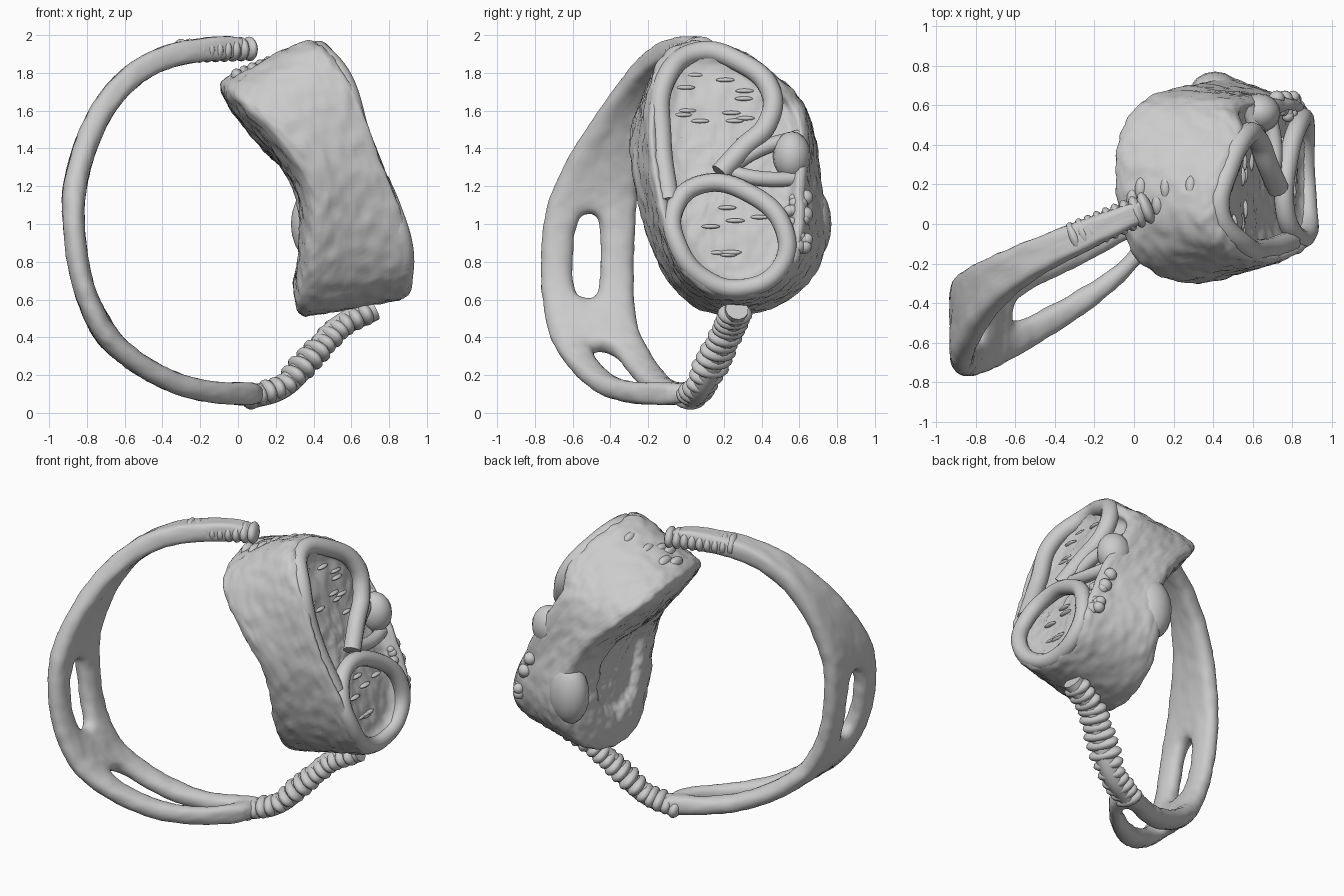
import bpy, bmesh, math, random
from mathutils import Vector

if "Cube" in bpy.data.objects:
    bpy.data.objects.remove(bpy.data.objects["Cube"])

random.seed(4)


def lerp_table(table, z):
    # piecewise-linear lookup, table sorted by z
    if z <= table[0][0]:
        return table[0][1]
    for (a, va), (b, vb) in zip(table, table[1:]):
        if z <= b:
            return va + (vb - va) * (z - a) / (b - a)
    return table[-1][1]


def finish(name, bm, levels=2, thickness=0, rough=0):
    bmesh.ops.recalc_face_normals(bm, faces=bm.faces)
    me = bpy.data.meshes.new(name)
    bm.to_mesh(me)
    bm.free()
    for p in me.polygons:
        p.use_smooth = True
    ob = bpy.data.objects.new(name, me)
    bpy.context.collection.objects.link(ob)
    if thickness:
        m = ob.modifiers.new("thickness", 'SOLIDIFY')
        m.thickness, m.offset = thickness, 0
    if levels:
        m = ob.modifiers.new("smooth", 'SUBSURF')
        m.levels = m.render_levels = levels
    if rough:
        tex = bpy.data.textures.new(name + "_grain", 'CLOUDS')
        tex.noise_scale = 0.07
        m = ob.modifiers.new("grain", 'DISPLACE')
        m.texture, m.strength, m.mid_level = tex, rough, 0.5
    return ob


def tube(name, pts, radius, cyclic=False):
    cu = bpy.data.curves.new(name, 'CURVE')
    cu.dimensions = '3D'
    cu.bevel_depth, cu.bevel_resolution, cu.resolution_u = radius, 4, 8
    cu.use_fill_caps = True
    sp = cu.splines.new('BEZIER')
    sp.bezier_points.add(len(pts) - 1)
    for bp, p in zip(sp.bezier_points, pts):
        bp.co = p
        bp.handle_left_type = bp.handle_right_type = 'AUTO'
    sp.use_cyclic_u = cyclic
    ob = bpy.data.objects.new(name, cu)
    bpy.context.collection.objects.link(ob)


def blobs(name, items):
    # group of ellipsoids: (centre, radii, tilt axis direction)
    bm = bmesh.new()
    for c, r, d in items:
        rot = Vector(d).to_track_quat('X', 'Z')
        res = bmesh.ops.create_uvsphere(bm, u_segments=16, v_segments=10, radius=1)
        for v in res["verts"]:
            v.co = rot @ Vector((v.co.x * r[0], v.co.y * r[1], v.co.z * r[2])) + Vector(c)
    return finish(name, bm, 0)


# Strap: ribbon rows of (x, z, front y, back y), with two open slots
rows = [(0.08, 1.94, 0.02, 0.14), (-0.2, 1.93, -0.12, 0.05), (-0.46, 1.87, -0.25, -0.05),
        (-0.67, 1.7, -0.39, -0.14), (-0.8, 1.46, -0.57, -0.2), (-0.87, 1.2, -0.71, -0.25),
        (-0.875, 1.06, -0.76, -0.26), (-0.855, 0.8, -0.78, -0.27), (-0.8, 0.6, -0.77, -0.27),
        (-0.72, 0.44, -0.74, -0.25), (-0.64, 0.34, -0.7, -0.2), (-0.43, 0.19, -0.58, -0.11),
        (-0.2, 0.11, -0.43, -0.03), (0.0, 0.1, -0.25, 0.07), (0.14, 0.1, -0.08, 0.13)]
bm = bmesh.new()
grid = [[bm.verts.new((x, a + (b - a) * s, z)) for s in (0, 0.36, 0.62, 1)] for x, z, a, b in rows]
for i in range(len(rows) - 1):
    for j in range(3):
        if j == 1 and i in (6, 7, 9 + 1, 11, 12):
            continue
        bm.faces.new((grid[i][j], grid[i][j + 1], grid[i + 1][j + 1], grid[i + 1][j]))
finish("strap", bm, 3, 0.125, 0.012)

# Ridged cord from the strap up to the case, and ridges on the upper strap end
cord = [Vector(p) for p in ((0.06, 0.02, 0.08), (0.24, 0.08, 0.14), (0.4, 0.16, 0.31), (0.53, 0.23, 0.45), (0.72, 0.27, 0.55))]
tube("cord_core", cord, 0.062)
items = []
for i in range(15):
    t = i / 15 * 4
    k = int(t)
    p = cord[k].lerp(cord[k + 1], t - k)
    g = random.uniform(0.9, 1.1)
    items.append((p, (0.042, 0.1 * g, 0.068 * g), cord[k + 1] - cord[k]))
blobs("cord_ridges", items)
items = []
for i in range(9):
    t = i / 8
    items.append(((-0.3 + 0.36 * t, -0.07 + 0.15 * t, 1.915 + 0.012 * t),
                  (0.035, 0.085, 0.065), (1, 0.4, 0.05)))
blobs("strap_end_ridges", items)

# Case: lofted from the inner outline to the outer outline (y, z)
outer = [(0.1, 1.98), (0.3, 1.93), (0.46, 1.79), (0.6, 1.69), (0.66, 1.5), (0.62, 1.25),
         (0.62, 1.05), (0.62, 0.85), (0.52, 0.68), (0.3, 0.59), (0.12, 0.62), (-0.03, 0.74),
         (-0.1, 0.92), (-0.16, 1.15), (-0.2, 1.4), (-0.2, 1.65), (-0.16, 1.86), (-0.06, 1.96)]
inner = [(0.15, 1.76), (0.33, 1.76), (0.5, 1.7), (0.63, 1.6), (0.69, 1.43), (0.7, 1.22),
         (0.75, 1.02), (0.73, 0.8), (0.6, 0.62), (0.36, 0.51), (0.13, 0.52), (-0.02, 0.6),
         (-0.14, 0.76), (-0.22, 1.0), (-0.29, 1.25), (-0.3, 1.5), (-0.21, 1.66), (-0.03, 1.74)]
x_in_table = [(0.5, 0.31), (0.6, 0.29), (1.1, 0.29), (1.27, 0.24), (1.48, 0.05), (1.66, -0.11), (1.78, -0.11)]
x_out_table = [(0.58, 0.89), (0.75, 0.93), (0.95, 0.92), (1.2, 0.81), (1.45, 0.71), (1.75, 0.62),
               (1.9, 0.5), (1.98, 0.4)]


def x_in(y, z):
    return lerp_table(x_in_table, z) + 0.45 * (y - 0.25) ** 2


def x_out(y, z):
    notch = max(0, y - 0.47) * min(1, max(0, (z - 1.45) / 0.15))
    return lerp_table(x_out_table, z) - 0.5 * max(0, y - 0.3) ** 2 - 1.1 * notch


def ring(outline, centre, s, surf, dx):
    out = []
    for y, z in outline:
        y, z = centre[0] + (y - centre[0]) * s, centre[1] + (z - centre[1]) * s
        out.append(Vector((surf(y, z) + dx, y, z)))
    return out


ci, co = (0.24, 0.95), (0.22, 1.28)
levels = [ring(inner, ci, s, x_in, d) for s, d in
          ((0.03, 0.06), (0.25, 0.06), (0.4, 0.06), (0.47, 0), (0.75, 0), (0.95, 0), (1.01, 0.02))]
a, b = ring(inner, ci, 1.03, x_in, 0.05), ring(outer, co, 1.02, x_out, -0.04)
levels += [[p.lerp(q, t) for p, q in zip(a, b)] for t in (0.05, 0.3, 0.65, 0.95)]
levels += [ring(outer, co, s, x_out, d) for s, d in
           ((1.0, 0), (0.9, 0), (0.83, -0.1), (0.6, -0.12), (0.3, -0.12), (0.03, -0.12))]
bm = bmesh.new()
loops = [[bm.verts.new(p) for p in lv] for lv in levels]
n = len(outer)
for l0, l1 in zip(loops, loops[1:]):
    for i in range(n):
        bm.faces.new((l0[i], l0[(i + 1) % n], l1[(i + 1) % n], l1[i]))
bm.faces.new(loops[0])
bm.faces.new(loops[-1])
finish("case", bm, 3, 0, 0.025)


def on_face(pts, dx):
    return [(x_out(y, z) + dx, y, z) for y, z in pts]


# Raised rims: upper hook and lower loop share a straight left edge; wedge at the side
tube("upper_rim", on_face([(-0.09, 1.12), (-0.13, 1.45), (-0.11, 1.76), (0.06, 1.91), (0.28, 1.86), (0.45, 1.7),
                           (0.43, 1.53), (0.3, 1.4), (0.18, 1.27)], -0.055), 0.055)
tube("lower_rim", on_face([(-0.06, 1.08), (0.08, 1.21), (0.34, 1.16), (0.52, 0.97), (0.5, 0.77), (0.3, 0.66),
                           (0.1, 0.71), (-0.04, 0.88)], -0.045), 0.05, True)
for name, pts in (("wedge_upper_edge", [(0.2, 1.28), (0.4, 1.4), (0.6, 1.46)]),
                  ("wedge_lower_edge", [(0.2, 1.28), (0.4, 1.24), (0.62, 1.24)])):
    tube(name, on_face(pts, -0.08), 0.04)

# Side lobe, rear knob and loose grains
blobs("side_lobe", [((0.63, 0.56, 1.36), (0.11, 0.1, 0.13), (1, 0, 0))])
blobs("rear_knob", [((0.41, 0.66, 1.0), (0.13, 0.11, 0.2), (1, 0, 0))])
items = []
for i in range(20):
    y, z = 0.6 + random.uniform(-0.06, 0.04), random.uniform(0.85, 1.2)
    r = random.uniform(0.025, 0.045)
    items.append(((x_out(y, z) - 0.06, y, z), (r, r, r), (1, 0, 0)))
for cy, cz, ry, rz in ((0.13, 1.62, 0.2, 0.18), (0.25, 0.93, 0.18, 0.16)):
    for i in range(14):
        y, z = cy + random.uniform(-ry, ry), cz + random.uniform(-rz, rz)
        items.append(((x_out(y, z) - 0.125, y, z), (0.02, 0.05, 0.012), (1, 0, 0)))
blobs("face_grains", items)

# Low jagged ridges on the top of the case
blobs("top_ridges", [((0.0 + 0.042 * i, 0.12 + 0.06 * math.sin(i * 2), 1.775 + 0.016 * i),
                      (0.035, 0.07, 0.05), (1, 0, 0.4)) for i in range(8)])
